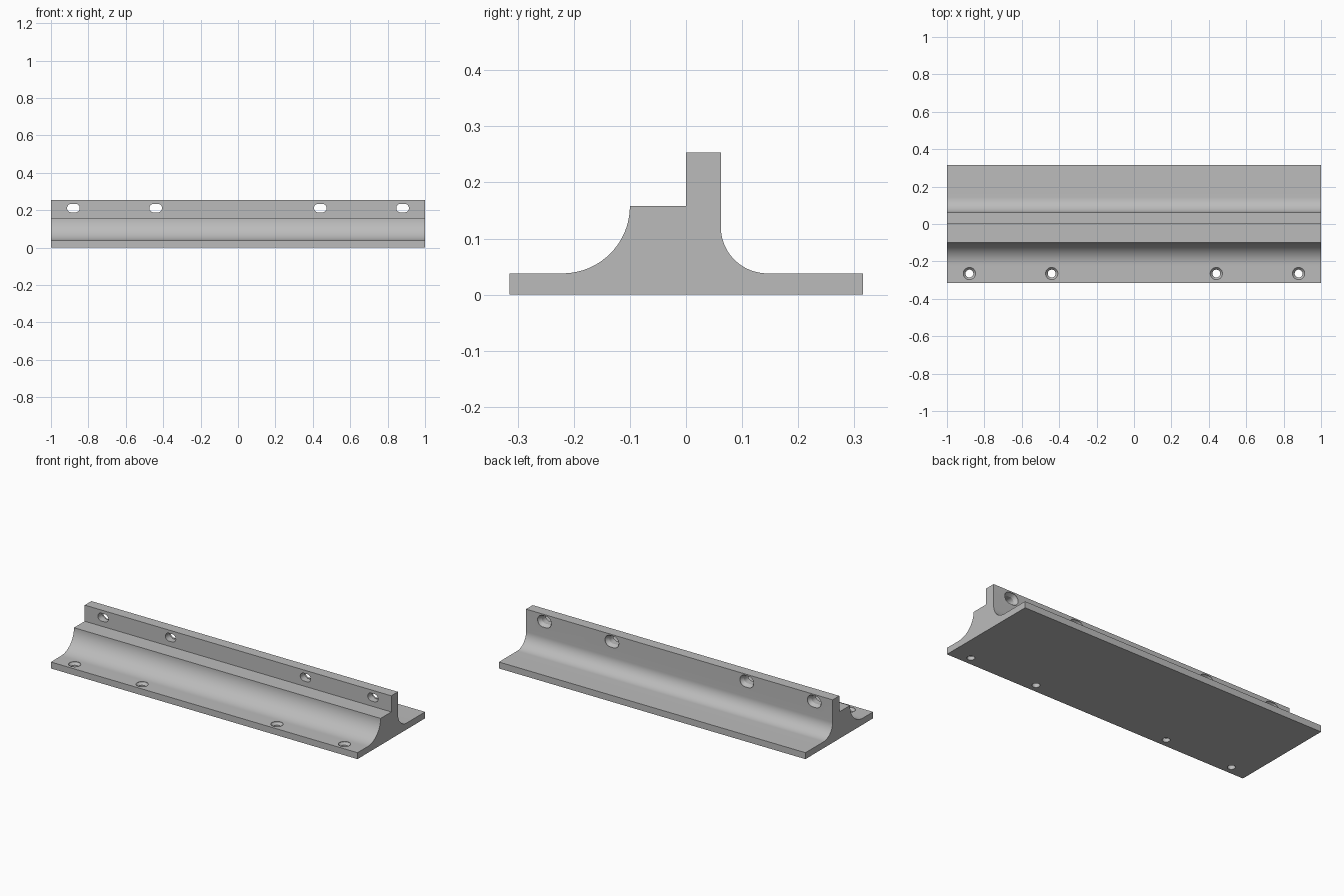
import bpy, bmesh
from math import pi, sin, cos
from mathutils import Vector

cube = bpy.data.objects.get("Cube")
if cube:
    bpy.data.objects.remove(cube, do_unlink=True)

grey = bpy.data.materials.new("light_grey")
grey.use_nodes = True
color = (0.5, 0.5, 0.5, 1)
grey.diffuse_color = color
grey.node_tree.nodes["Principled BSDF"].inputs["Base Color"].default_value = color


def loft(name, rings):
    """Closed solid through a series of matching rings of points."""
    bm = bmesh.new()
    loops = [[bm.verts.new(p) for p in ring] for ring in rings]
    n = len(loops[0])
    for a, b in zip(loops, loops[1:]):
        for i in range(n):
            j = (i + 1) % n
            bm.faces.new((a[i], a[j], b[j], b[i]))
    bm.faces.new(loops[0])
    bm.faces.new(loops[-1])
    bmesh.ops.recalc_face_normals(bm, faces=bm.faces)
    mesh = bpy.data.meshes.new(name)
    bm.to_mesh(mesh)
    bm.free()
    obj = bpy.data.objects.new(name, mesh)
    bpy.context.collection.objects.link(obj)
    mesh.materials.append(grey)
    return obj


def arc(cy, cz, r, start, end, n=20):
    return [(cy + r * cos(start + (end - start) * i / n),
             cz + r * sin(start + (end - start) * i / n)) for i in range(n + 1)]


def slot(r, half, n=32):
    """Outline of a circle stretched sideways by half on each side."""
    points = []
    for i in range(n):
        a = 2 * pi * (i + 0.5) / n
        points.append((r * cos(a) + (half if cos(a) > 0 else -half), r * sin(a)))
    return points


# Rail cross-section with a concave fillet on each side
profile = [(-0.315, 0), (0.315, 0), (0.315, 0.038)]
profile += arc(0.145, 0.121, 0.083, -pi / 2, -pi)
profile += [(0.062, 0.253), (0, 0.253), (0, 0.158)]
profile += arc(-0.22, 0.158, 0.12, 0, -pi / 2)
profile += [(-0.315, 0.038)]
rail = loft("support_rail", [[(x, y, z) for y, z in profile] for x in (-1, 1)])

# Countersunk round holes in the base and countersunk slots in the wall
cutters = []
for x in (-0.88, -0.44, 0.44, 0.88):
    base = [(-0.02, 0.021), (0.022, 0.021), (0.036, 0.033), (0.06, 0.033)]
    cutters.append(loft("base_hole_cutter", [
        [(x + u, -0.265 + v, z) for u, v in slot(r, 0)] for z, r in base]))
    wall = [(-0.02, 0.023), (0.038, 0.023), (0.056, 0.034), (0.09, 0.034)]
    cutters.append(loft("wall_slot_cutter", [
        [(x + u, y, 0.211 + v) for u, v in slot(r, 0.011)] for y, r in wall]))

bpy.context.view_layer.objects.active = rail
for obj in bpy.context.selected_objects:
    obj.select_set(False)
rail.select_set(True)
for cutter in cutters:
    cutter.hide_render = True
    mod = rail.modifiers.new("hole", 'BOOLEAN')
    mod.operation = 'DIFFERENCE'
    mod.solver = 'EXACT'
    mod.object = cutter
    bpy.ops.object.modifier_apply(modifier=mod.name)
for cutter in cutters:
    bpy.data.objects.remove(cutter, do_unlink=True)

bpy.ops.object.shade_smooth_by_angle(angle=pi / 6)
